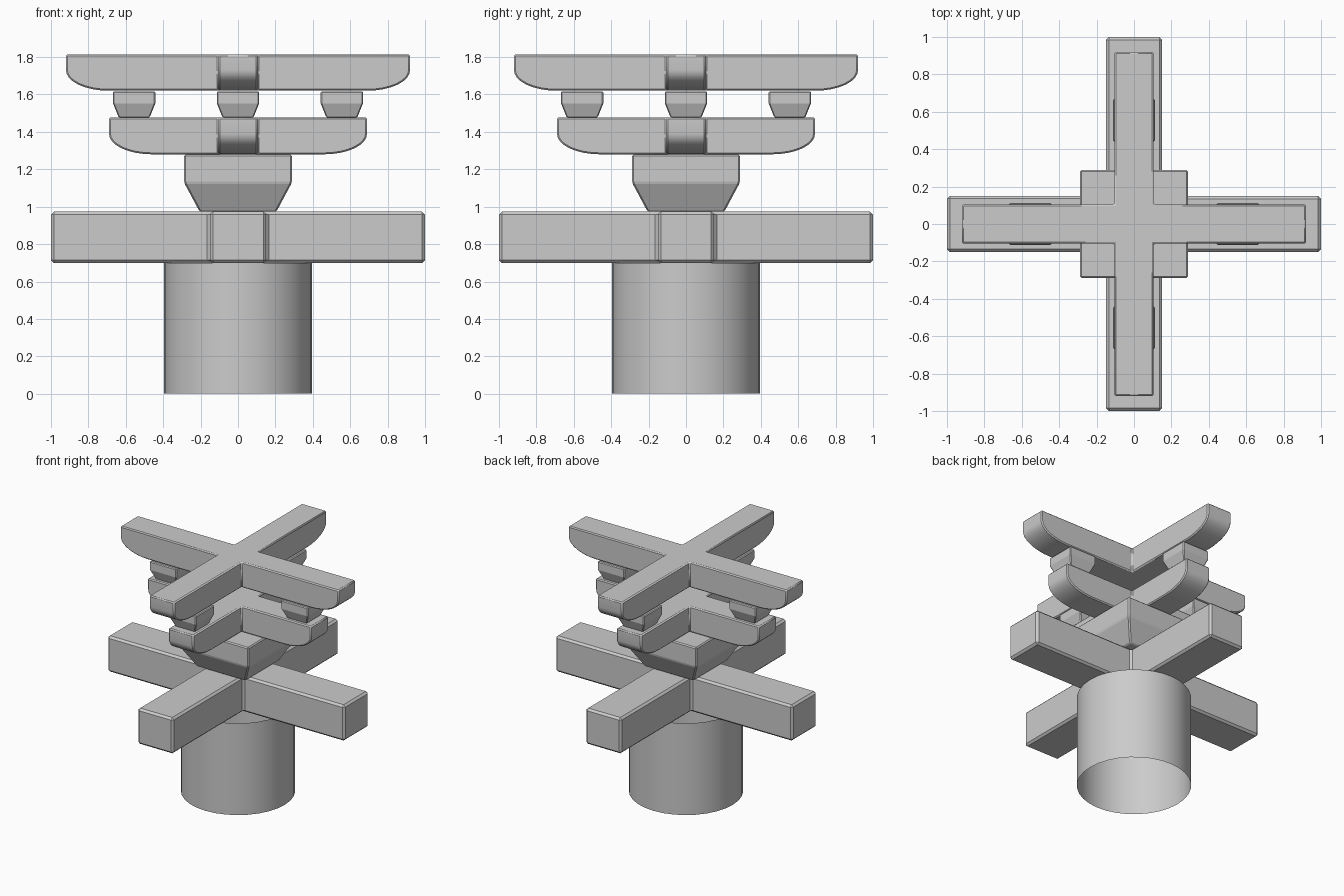
import bpy, bmesh, math
from mathutils import Matrix, Vector

if "Cube" in bpy.data.objects:
    bpy.data.objects.remove(bpy.data.objects["Cube"])


def finish(name, bm, bevel=0, limit=50):
    bmesh.ops.remove_doubles(bm, verts=bm.verts, dist=1e-5)
    bmesh.ops.recalc_face_normals(bm, faces=bm.faces)
    me = bpy.data.meshes.new(name)
    bm.to_mesh(me)
    bm.free()
    ob = bpy.data.objects.new(name, me)
    bpy.context.collection.objects.link(ob)
    if bevel:
        m = ob.modifiers.new("edge_chamfer", 'BEVEL')
        m.width = bevel
        m.segments = 1
        m.limit_method = 'ANGLE'
        m.angle_limit = math.radians(limit)
    return ob


def cross(name, length, half, z0, z1, bevel, curve=None):
    """Four arms swept from a side profile, joined by a central square."""
    bm = bmesh.new()
    prof = [(half, z0)]
    if curve:
        rx, rz = curve
        for i in range(9):
            a = math.pi / 2 * i / 8
            prof.append((length - rx + rx * math.sin(a), z0 + rz - rz * math.cos(a)))
    else:
        prof.append((length, z0))
    prof += [(length, z1), (half, z1)]
    for k in range(4):
        rot = Matrix.Rotation(k * math.pi / 2, 3, 'Z')
        sides = [[bm.verts.new(rot @ Vector((x, s * half, z))) for x, z in prof] for s in (-1, 1)]
        for side in sides:
            bm.faces.new(side)
        for i in range(len(prof) - 1):
            bm.faces.new((sides[0][i], sides[0][i + 1], sides[1][i + 1], sides[1][i]))
    for z in (z0, z1):
        bm.faces.new([bm.verts.new((x * half, y * half, z))
                      for x, y in ((-1, -1), (1, -1), (1, 1), (-1, 1))])
    ob = finish(name, bm, bevel)
    # dissolve the seams between arms and centre
    bm = bmesh.new()
    bm.from_mesh(ob.data)
    bmesh.ops.dissolve_limit(bm, angle_limit=0.01, verts=bm.verts, edges=bm.edges)
    bm.to_mesh(ob.data)
    bm.free()
    return ob


def block(name, cx, cy, rings, bevel):
    """Square bearing block: tapered foot below a straight cap."""
    bm = bmesh.new()
    loops = [[bm.verts.new((cx + x * h, cy + y * h, z))
              for x, y in ((-1, -1), (1, -1), (1, 1), (-1, 1))] for h, z in rings]
    for a, b in zip(loops, loops[1:]):
        for i in range(4):
            j = (i + 1) % 4
            bm.faces.new((a[i], a[j], b[j], b[i]))
    bm.faces.new(loops[0])
    bm.faces.new(loops[-1])
    return finish(name, bm, bevel, 25)


# Round column, open at both ends
bm = bmesh.new()
bmesh.ops.create_cone(bm, cap_ends=False, segments=32, radius1=0.395, radius2=0.395,
                      depth=0.70, matrix=Matrix.Translation((0, 0, 0.35)))
parts = [finish("column", bm)]

# Straight crossed beams
cross("base_beams", 1.0, 0.15, 0.70, 0.973, 0.015)

# Large bearing block
block("large_block", 0, 0, [(0.205, 0.973), (0.288, 1.128), (0.288, 1.278)], 0.008)

# Curved bracket arms, lower and upper tier
parts.append(cross("lower_bracket", 0.69, 0.105, 1.28, 1.477, 0.008, (0.23, 0.11)))
parts.append(cross("upper_bracket", 0.92, 0.105, 1.62, 1.815, 0.008, (0.23, 0.11)))

# Small bearing blocks between the tiers
for k in range(4):
    a = k * math.pi / 2
    block("small_block_%d" % (k + 1), 0.555 * round(math.cos(a)), 0.555 * round(math.sin(a)),
          [(0.083, 1.477), (0.113, 1.552), (0.113, 1.617)], 0.006)

# Smooth the round surfaces only
bpy.ops.object.select_all(action='DESELECT')
for ob in parts:
    ob.select_set(True)
bpy.context.view_layer.objects.active = parts[0]
bpy.ops.object.shade_smooth_by_angle(angle=math.radians(30))
